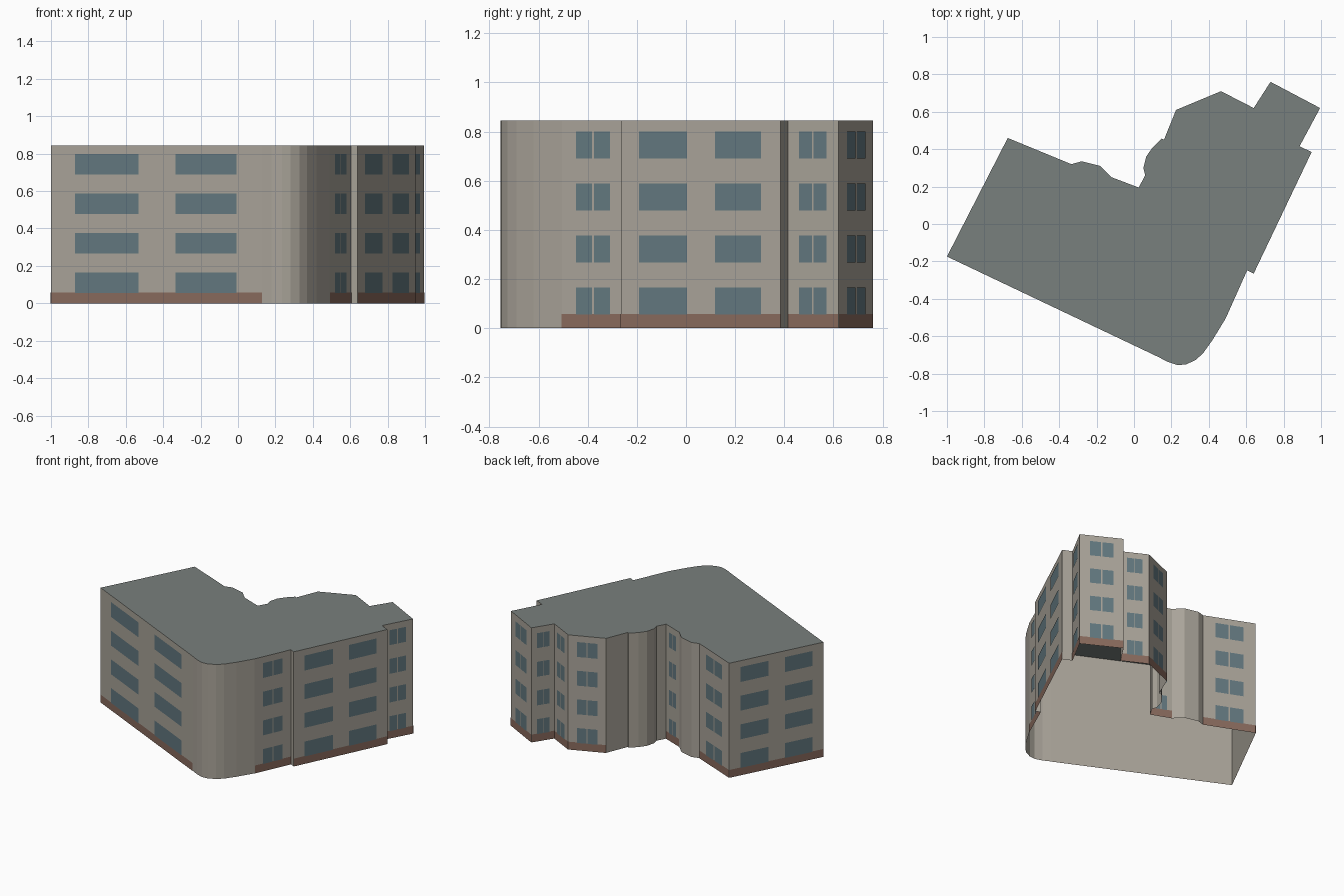
import bpy
from mathutils import Vector

if "Cube" in bpy.data.objects:
    bpy.data.objects.remove(bpy.data.objects["Cube"])

HEIGHT, STOREY, OFFSET = 0.845, 0.2115, 0.002
PAIR = [(0.23, 0.485), (0.515, 0.77)]   # two panes with a mullion
WIDE = [(0.115, 0.415), (0.59, 0.88)]   # two wide windows

# Footprint, counter-clockwise: corner and the windows of the wall that starts there
# None = plain wall without plinth
FOOTPRINT = [
    ((-1.0, -0.174), WIDE),                                   # front
    ((0.13, -0.711), None), ((0.18, -0.737), None), ((0.235, -0.755), None),
    ((0.28, -0.75), None), ((0.33, -0.727), None), ((0.37, -0.69), None),
    ((0.42, -0.62), None),                                    # rounded corner
    ((0.49, -0.505), PAIR), ((0.605, -0.248), None),
    ((0.64, -0.265), WIDE), ((0.95, 0.385), None),            # right side
    ((0.885, 0.415), PAIR), ((0.995, 0.62), PAIR),            # end wing
    ((0.73, 0.76), PAIR), ((0.64, 0.62), PAIR),
    ((0.465, 0.71), PAIR), ((0.225, 0.61), None),
    ((0.16, 0.45), None), ((0.148, 0.457), None), ((0.10, 0.41), None),
    ((0.065, 0.36), None), ((0.05, 0.30), None), ((0.06, 0.26), None),
    ((0.025, 0.195), PAIR),                                   # courtyard
    ((-0.12, 0.25), None), ((-0.18, 0.31), None), ((-0.28, 0.335), None),
    ((-0.335, 0.32), PAIR), ((-0.675, 0.46), WIDE),           # left side
]


def make_object(name, faces, color):
    """Flat-shaded mesh from a list of polygons, in a single colour."""
    verts, index = [], []
    for face in faces:
        index.append(list(range(len(verts), len(verts) + len(face))))
        verts.extend(face)
    mesh = bpy.data.meshes.new(name)
    mesh.from_pydata(verts, [], index)
    mat = bpy.data.materials.new(name + "_colour")
    mat.diffuse_color = (*color, 1)
    mat.use_nodes = True
    mat.node_tree.nodes["Principled BSDF"].inputs["Base Color"].default_value = mat.diffuse_color
    mesh.materials.append(mat)
    obj = bpy.data.objects.new(name, mesh)
    bpy.context.collection.objects.link(obj)
    return obj


def panel(a, b, t0, t1, z0, z1, offset=0.0):
    """Upright rectangle on wall a-b between fractions t0 and t1."""
    d = (b - a).normalized()
    out = Vector((d.y, -d.x)) * offset
    p, q = a.lerp(b, t0) + out, a.lerp(b, t1) + out
    return [(*p, z0), (*q, z0), (*q, z1), (*p, z1)]


walls, plinth, windows = [], [], []
corners = [Vector(p) for p, _ in FOOTPRINT]
for i, (_, panes) in enumerate(FOOTPRINT):
    a, b = corners[i], corners[(i + 1) % len(corners)]
    walls.append(panel(a, b, 0, 1, 0, HEIGHT))
    if panes is None:
        continue
    plinth.append(panel(a, b, 0, 1, 0, 0.058, OFFSET))
    for t0, t1 in panes:
        for floor in range(4):
            z = 0.055 + floor * STOREY
            windows.append(panel(a, b, t0, t1, z, z + 0.11, OFFSET * 1.5))

# Open-bottomed shell with flat roof
make_object("walls", walls, (0.40, 0.37, 0.32))
make_object("roof", [[(*c, HEIGHT) for c in corners]], (0.19, 0.215, 0.205))
make_object("plinth", plinth, (0.25, 0.145, 0.11))
make_object("windows", windows, (0.125, 0.19, 0.215))
